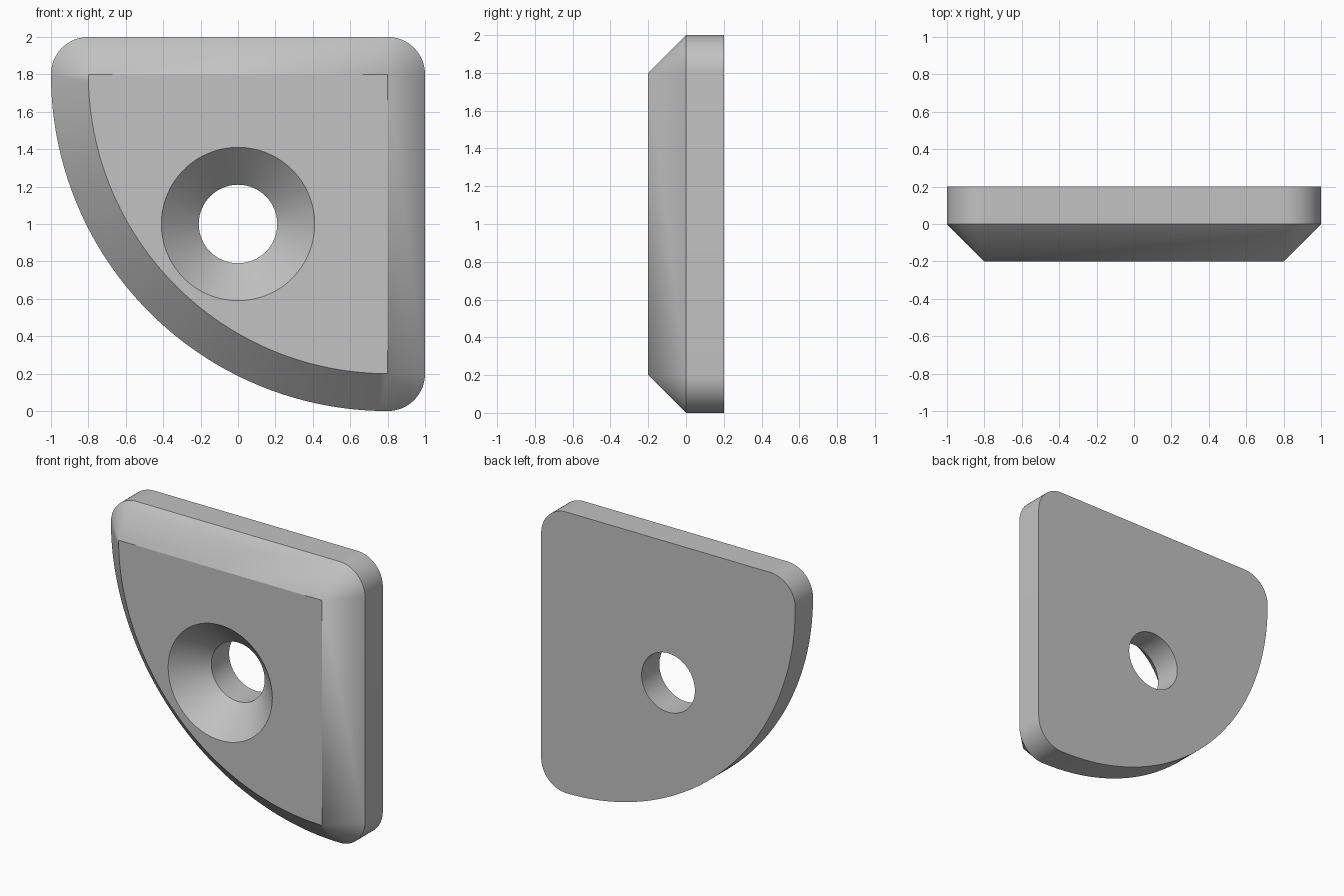
import bpy, bmesh, math
from mathutils import Vector

default = bpy.data.objects.get("Cube")
if default:
    bpy.data.objects.remove(default, do_unlink=True)

grey = bpy.data.materials.new("light grey")
grey.diffuse_color = (0.54, 0.54, 0.54, 1)
grey.use_nodes = True
grey.node_tree.nodes["Principled BSDF"].inputs["Base Color"].default_value = grey.diffuse_color

bm = bmesh.new()


def arc(cx, cz, radius, start, end, steps):
    """Points on an arc in the x-z plane, angles in degrees."""
    angles = [math.radians(start + (end - start) * i / steps) for i in range(steps + 1)]
    return [(cx + radius * math.cos(a), cz + radius * math.sin(a)) for a in angles]


def outline(inset):
    """Quarter-round plate outline; the corners sharpen as the inset grows."""
    corner = 0.2 - inset
    return (arc(0.8, 1.8, 1.8 - inset, 180, 270, 64)
            + arc(0.8, 0.2, corner, 270, 360, 16)[1:]
            + arc(0.8, 1.8, corner, 0, 90, 16)
            + arc(-0.8, 1.8, corner, 90, 180, 16)[:-1])


def ring(points, y):
    verts = [bm.verts.new((x, y, z)) for x, z in points]
    return verts


def loft(rings):
    for a, b in zip(rings, rings[1:]):
        for i in range(len(a)):
            j = (i + 1) % len(a)
            bm.faces.new((a[i], a[j], b[j], b[i]))


# Straight rim and sloping front edge
loft([ring(outline(0), 0.2), ring(outline(0), 0), ring(outline(0.2), -0.2)])

# Countersunk screw hole
loft([ring(arc(0, 1, radius, 0, 360, 64)[:-1], y)
      for radius, y in ((0.41, -0.2), (0.21, 0), (0.21, 0.2))])

bmesh.ops.remove_doubles(bm, verts=bm.verts[:], dist=0.0005)
bmesh.ops.dissolve_degenerate(bm, edges=bm.edges[:], dist=0.0001)

# Flat front and back faces around the hole
for y in (-0.2, 0.2):
    border = [e for e in bm.edges if e.is_boundary
              and all(abs(v.co.y - y) < 0.001 for v in e.verts)]
    bmesh.ops.triangle_fill(bm, edges=border, use_beauty=True,
                            use_dissolve=False, normal=Vector((0, y, 0)).normalized())
bmesh.ops.recalc_face_normals(bm, faces=bm.faces[:])

mesh = bpy.data.meshes.new("corner_plate")
bm.to_mesh(mesh)
bm.free()
mesh.materials.append(grey)
plate = bpy.data.objects.new("corner_plate", mesh)
bpy.context.collection.objects.link(plate)

for other in bpy.context.selected_objects:
    other.select_set(False)
plate.select_set(True)
bpy.context.view_layer.objects.active = plate
bpy.ops.object.shade_smooth_by_angle(angle=math.radians(30))
